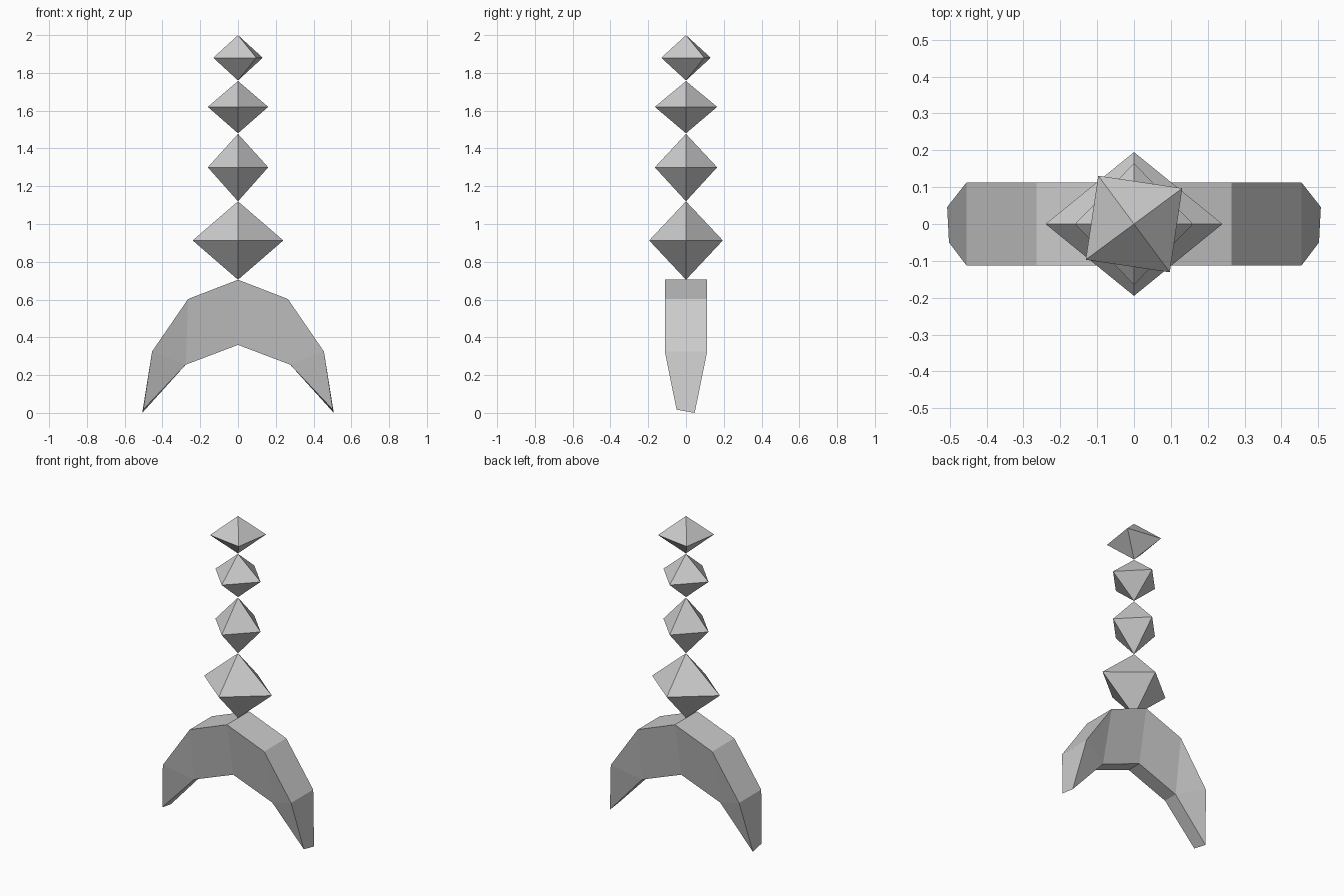
import bpy
import bmesh
import math

cube = bpy.data.objects.get("Cube")
if cube:
    bpy.data.objects.remove(cube, do_unlink=True)

# One stone grey for everything
stone = bpy.data.materials.new("stone_grey")
grey = (0.6, 0.6, 0.6, 1.0)
stone.diffuse_color = grey
stone.use_nodes = True
for node in stone.node_tree.nodes:
    if node.type == 'BSDF_PRINCIPLED':
        node.inputs["Base Color"].default_value = grey


def finish(bm, name):
    bmesh.ops.remove_doubles(bm, verts=bm.verts[:], dist=0.0005)
    bmesh.ops.recalc_face_normals(bm, faces=bm.faces[:])
    mesh = bpy.data.meshes.new(name)
    bm.to_mesh(mesh)
    bm.free()
    mesh.materials.append(stone)
    obj = bpy.data.objects.new(name, mesh)
    bpy.context.collection.objects.link(obj)


def crystal(name, rx, ry, bottom, middle, top, turn=0.0):
    """Eight-sided crystal standing on its point."""
    bm = bmesh.new()
    ring = []
    for k in range(4):
        a = math.radians(90 * k)
        x, y = rx * math.cos(a), ry * math.sin(a)
        c, s = math.cos(turn), math.sin(turn)
        ring.append(bm.verts.new((x * c - y * s, x * s + y * c, middle)))
    for z in (bottom, top):
        tip = bm.verts.new((0, 0, z))
        for k in range(4):
            bm.faces.new((ring[k], ring[(k + 1) % 4], tip))
    finish(bm, name)


# Stack of crystals
crystal("bottom_crystal", 0.24, 0.195, 0.705, 0.913, 1.12)
crystal("lower_crystal", 0.16, 0.165, 1.12, 1.30, 1.477)
crystal("upper_crystal", 0.16, 0.165, 1.48, 1.62, 1.757)
crystal("top_crystal", 0.163, 0.163, 1.76, 1.88, 2.0, math.radians(36.5))

# Two-legged arch: wide outer rim, narrow inner rim, tapering to thin feet
WIDE, NARROW = 0.112, 0.048
bm = bmesh.new()
for side in (-1, 1):
    def edge(x, z, half):
        return [bm.verts.new((side * x, y, z)) for y in (-half, half)]

    crown = edge(0, 0.705, WIDE)
    shoulder = edge(0.264, 0.603, WIDE)
    knee = edge(0.455, 0.325, WIDE)
    foot = [bm.verts.new((side * 0.502, -0.05, 0.017)),
            bm.verts.new((side * 0.507, 0.046, 0.0))]
    inner_knee = edge(0.277, 0.255, NARROW)
    inner_crown = edge(0, 0.36, NARROW)

    # Outer and inner bands
    for a, b in ((crown, shoulder), (shoulder, knee), (knee, foot),
                 (foot, inner_knee), (inner_knee, inner_crown)):
        bm.faces.new((a[0], b[0], b[1], a[1]))
    # Front and back faces
    for k in range(2):
        bm.faces.new((crown[k], shoulder[k], inner_knee[k], inner_crown[k]))
        bm.faces.new((shoulder[k], knee[k], inner_knee[k]))
        bm.faces.new((knee[k], foot[k], inner_knee[k]))
finish(bm, "arch_base")
